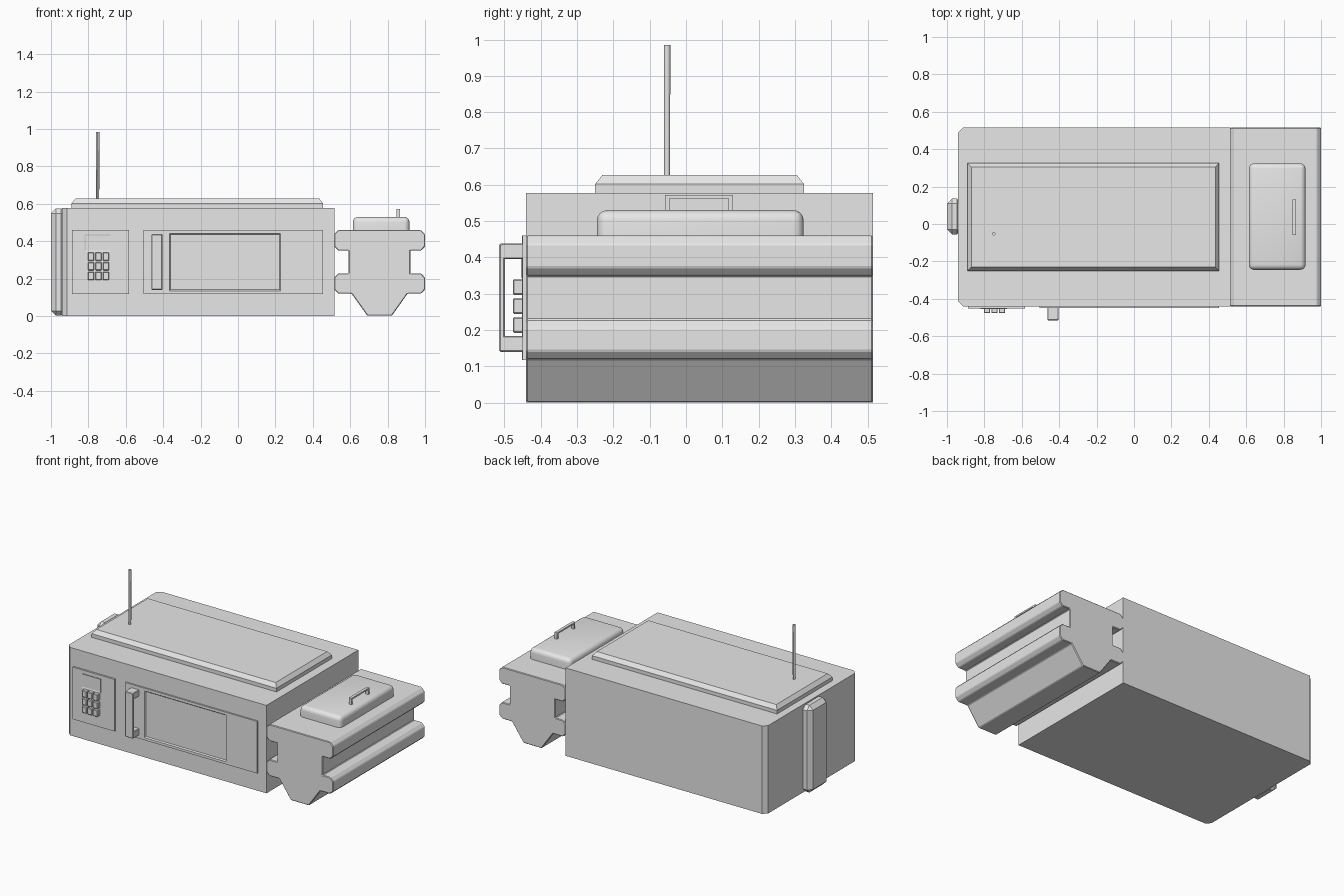
import bpy
import bmesh
from mathutils import Vector

if "Cube" in bpy.data.objects:
    bpy.data.objects.remove(bpy.data.objects["Cube"], do_unlink=True)

grey = bpy.data.materials.new("plain grey")
grey.use_nodes = True
grey.diffuse_color = (0.8, 0.8, 0.8, 1)
grey.node_tree.nodes["Principled BSDF"].inputs["Base Color"].default_value = (0.8, 0.8, 0.8, 1)


def finish(name, bm, smooth=False):
    bmesh.ops.recalc_face_normals(bm, faces=bm.faces)
    mesh = bpy.data.meshes.new(name)
    bm.to_mesh(mesh)
    bm.free()
    mesh.materials.append(grey)
    obj = bpy.data.objects.new(name, mesh)
    bpy.context.collection.objects.link(obj)
    if smooth:
        bpy.ops.object.select_all(action='DESELECT')
        obj.select_set(True)
        bpy.context.view_layer.objects.active = obj
        bpy.ops.object.shade_smooth_by_angle()
    return obj


def box(name, x, y, z, bevel=0, segments=1, edge_rule=None):
    """Box from three (low, high) ranges, with optional bevel on chosen edges."""
    bm = bmesh.new()
    bmesh.ops.create_cube(bm, size=1)
    for v in bm.verts:
        v.co = Vector([r[0] if c < 0 else r[1] for c, r in zip(v.co, (x, y, z))])
    if bevel:
        edges = [e for e in bm.edges if edge_rule is None or edge_rule(e)]
        bmesh.ops.bevel(bm, geom=edges, offset=bevel, segments=segments,
                        profile=0.5, affect='EDGES')
    return finish(name, bm, segments > 1)


def stepped_plate(name, loops, place):
    """Closed solid through rectangles (a0, a1, b0, b1, depth)."""
    bm = bmesh.new()
    rings = []
    for a0, a1, b0, b1, d in loops:
        corners = ((a0, b0), (a1, b0), (a1, b1), (a0, b1))
        rings.append([bm.verts.new(place(a, b, d)) for a, b in corners])
    for low, high in zip(rings, rings[1:]):
        for i in range(4):
            j = (i + 1) % 4
            bm.faces.new((low[i], low[j], high[j], high[i]))
    bm.faces.new(rings[0])
    bm.faces.new(rings[-1])
    return finish(name, bm)


def extrude_profile(name, points, place, depth, bevel=0):
    bm = bmesh.new()
    face = bm.faces.new([bm.verts.new(place(a, b)) for a, b in points])
    result = bmesh.ops.extrude_face_region(bm, geom=[face])
    moved = [g for g in result["geom"] if isinstance(g, bmesh.types.BMVert)]
    bmesh.ops.translate(bm, verts=moved, vec=depth)
    if bevel:
        bmesh.ops.bevel(bm, geom=list(bm.edges), offset=bevel, segments=1,
                        profile=0.5, affect='EDGES')
    return finish(name, bm)


def on_front(a, b, d):
    return (a, -d, b)


def on_top(a, b, d):
    return (a, b, d)


# Main housing with chamfered outer corners
def left_upright(e):
    a, b = (v.co for v in e.verts)
    return a.x < 0 and b.x < 0 and abs(a.z - b.z) > 0.1


box("housing", (-0.94, 0.515), (-0.44, 0.515), (0, 0.578), 0.026, 1, left_upright)
box("end_strip", (-1, -0.92), (-0.055, 0.135), (0.002, 0.575), 0.026)

# Roof plate and antenna
stepped_plate("roof_plate", [
    (-0.89, 0.455, -0.25, 0.325, 0.57),
    (-0.89, 0.455, -0.25, 0.325, 0.602),
    (-0.87, 0.435, -0.23, 0.305, 0.627)], on_top)
bm = bmesh.new()
bmesh.ops.create_cone(bm, cap_ends=True, segments=12, radius1=0.008, radius2=0.009, depth=0.37)
bmesh.ops.translate(bm, verts=bm.verts, vec=(-0.75, -0.052, 0.8))
finish("antenna", bm, True)

# Front door with recessed window
stepped_plate("door", [
    (-0.505, 0.455, 0.118, 0.46, 0.43),
    (-0.505, 0.455, 0.118, 0.46, 0.45),
    (-0.366, 0.227, 0.135, 0.442, 0.45),
    (-0.360, 0.221, 0.141, 0.436, 0.442)], on_front)

# Door handle
box("door_handle_grip", (-0.463, -0.404), (-0.515, -0.499), (0.14, 0.438), 0.004)
for label, z0, z1 in (("lower", 0.14, 0.184), ("upper", 0.396, 0.438)):
    box("door_handle_" + label + "_post", (-0.463, -0.404), (-0.508, -0.44), (z0, z1), 0.003)

# Keypad panel with screen and buttons
box("keypad_panel", (-0.888, -0.583), (-0.452, -0.43), (0.118, 0.46))
stepped_plate("keypad_screen", [
    (-0.82, -0.68, 0.345, 0.437, 0.445),
    (-0.82, -0.68, 0.345, 0.437, 0.455),
    (-0.814, -0.686, 0.351, 0.431, 0.453)], on_front)
for row in range(3):
    for col in range(3):
        x = -0.786 + col * 0.04
        z = 0.214 + row * 0.052
        box(f"keypad_button_{row}_{col}", (x - 0.017, x + 0.017), (-0.477, -0.44),
            (z - 0.022, z + 0.022), 0.004)

# Side unit: one half of the profile, mirrored about its centre line
centre = 0.757
half = [(0.220, 0.46), (0.243, 0.437), (0.243, 0.372), (0.222, 0.35), (0.165, 0.35),
        (0.165, 0.228), (0.222, 0.228), (0.243, 0.205), (0.243, 0.142), (0.222, 0.12),
        (0.150, 0.12), (0.066, 0.002)]
profile = [(centre + a, z) for a, z in half] + [(centre - a, z) for a, z in reversed(half)]
extrude_profile("side_unit", profile, lambda a, b: (a, -0.44, b), (0, 0.955, 0), 0.004)

# Lid with rounded upper edges
box("lid", (0.614, 0.917), (-0.245, 0.324), (0.44, 0.53), 0.028, 4,
    lambda e: max(v.co.z for v in e.verts) > 0.5)

# Lid handle
arch = [(-0.058, 0.52), (-0.058, 0.572), (0.13, 0.572), (0.13, 0.52),
        (0.117, 0.52), (0.117, 0.562), (-0.045, 0.562), (-0.045, 0.52)]
extrude_profile("lid_handle", arch, lambda a, b: (0.847, a, b), (0.019, 0, 0))
